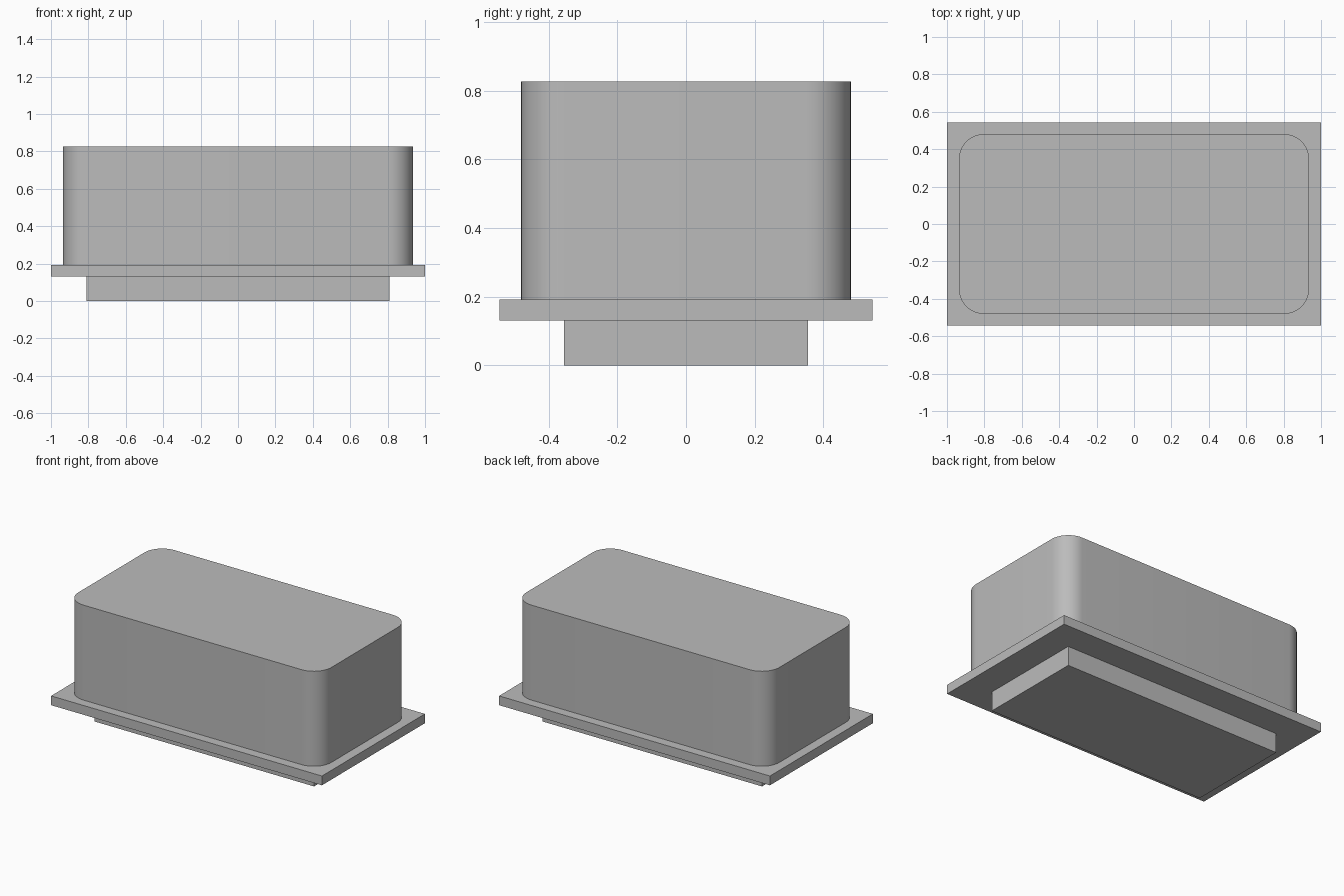
import bpy
import bmesh

cube = bpy.data.objects.get("Cube")
if cube:
    bpy.data.objects.remove(cube, do_unlink=True)

GREY = (0.5, 0.5, 0.5, 1.0)
grey = bpy.data.materials.new("plain_grey")
grey.use_nodes = True
grey.diffuse_color = GREY
grey.node_tree.nodes["Principled BSDF"].inputs["Base Color"].default_value = GREY


def block(name, half_x, half_y, bottom, top, radius=0):
    """Box between two heights, with optionally rounded upright corners."""
    bm = bmesh.new()
    bmesh.ops.create_cube(bm, size=2)
    for v in bm.verts:
        v.co = (v.co.x * half_x, v.co.y * half_y, top if v.co.z > 0 else bottom)
    if radius:
        upright = [e for e in bm.edges
                   if abs(e.verts[0].co.z - e.verts[1].co.z) > 0.01]
        bmesh.ops.bevel(bm, geom=upright, offset=radius, segments=12,
                        profile=0.5, affect='EDGES')
    mesh = bpy.data.meshes.new(name)
    bm.to_mesh(mesh)
    bm.free()
    mesh.materials.append(grey)
    obj = bpy.data.objects.new(name, mesh)
    bpy.context.collection.objects.link(obj)
    if radius:
        bpy.ops.object.select_all(action='DESELECT')
        obj.select_set(True)
        bpy.context.view_layer.objects.active = obj
        bpy.ops.object.shade_smooth_by_angle()
    return obj


# Plinth under the flange
block("base_plinth", 0.81, 0.355, 0.0, 0.13)
# Thin rectangular flange
block("flange_plate", 1.0, 0.543, 0.13, 0.192)
# Main housing with rounded upright corners
block("housing", 0.935, 0.48, 0.192, 0.826, radius=0.13)
